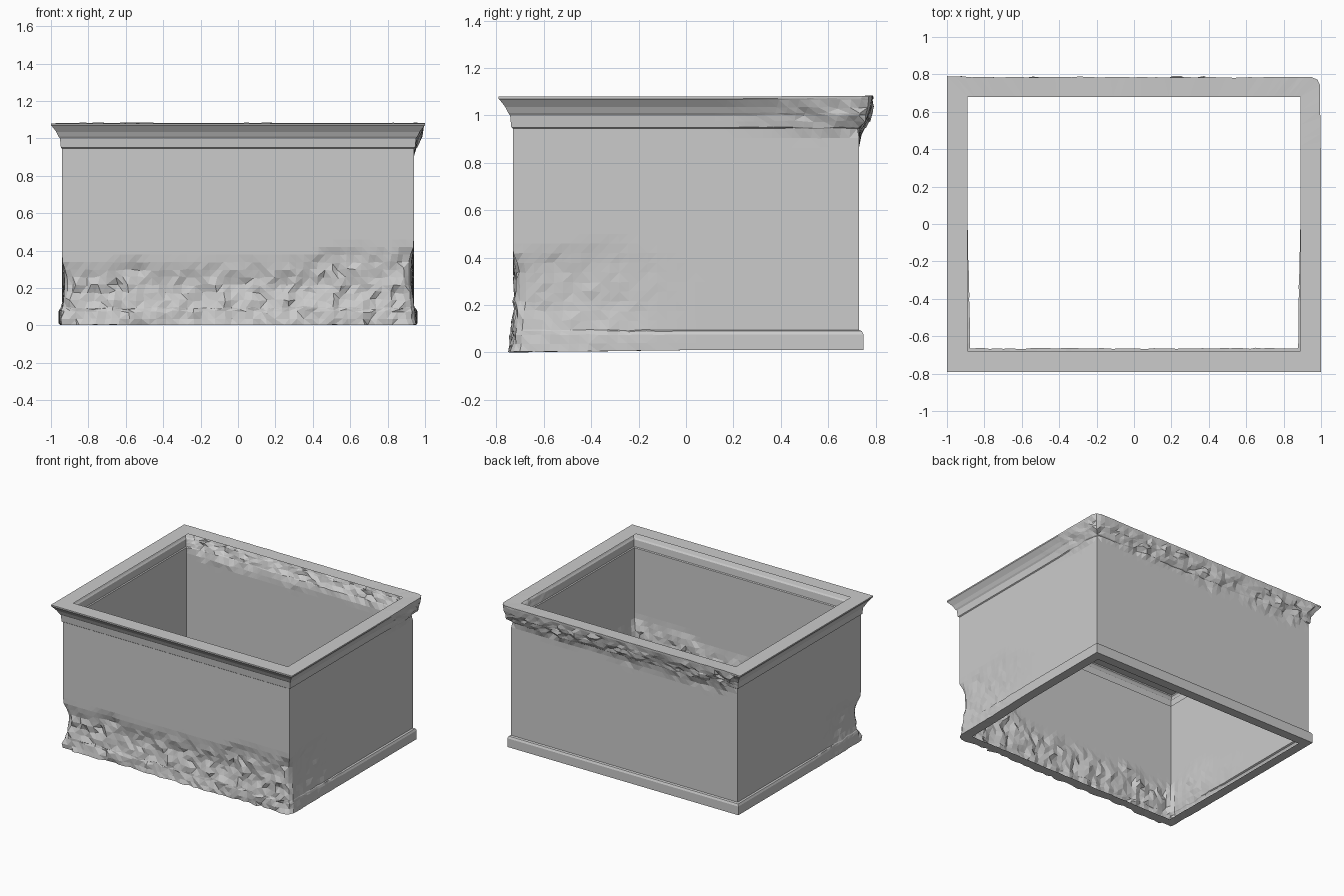
import bpy, bmesh, math
from mathutils import Vector, noise

if "Cube" in bpy.data.objects:
    bpy.data.objects.remove(bpy.data.objects["Cube"])

HX, HY = 0.94, 0.73      # half size of the plain wall
NX, NY = 48, 36          # segments along long and short sides


def smooth(a, b, v):
    t = max(0.0, min(1.0, (v - a) / (b - a)))
    return t * t * (3 - 2 * t)


def mix(a, b, t):
    return a + (b - a) * t


def perimeter():
    """Unit rectangle path (counter-clockwise) with outward normals."""
    pts = []
    corners = [(-1, -1), (1, -1), (1, 1), (-1, 1)]
    for i, a in enumerate(corners):
        b = corners[(i + 1) % 4]
        n = NX if i % 2 == 0 else NY
        for k in range(n):
            pts.append((mix(a[0], b[0], k / n), mix(a[1], b[1], k / n)))
    return pts


def refine(profile, step=0.042):
    """Subdivide the (offset, z) profile so damage has vertices to move."""
    out = [profile[0]]
    for a, b in zip(profile, profile[1:]):
        n = max(1, math.ceil(abs(b[1] - a[1]) / step))
        out += [(mix(a[0], b[0], k / n), mix(a[1], b[1], k / n)) for k in range(1, n + 1)]
    return out


def place(u, v, off, z):
    """Position on the shell, with worn front foot and broken rear cornice."""
    x0, y0 = u * HX, v * HY
    key = Vector((x0, y0, z))
    low = noise.noise(key * 3.0)
    jag = noise.noise_vector(key * 13.0 + Vector((3.1, 7.7, 1.3)))
    fine = noise.noise_vector(key * 29.0)
    rough = jag * 0.7 + fine * 0.5
    inner = off < -0.03

    # weights of the two damaged zones
    foot_h = 0.29 + 0.10 * low + 0.08 * max(0, u)
    front = smooth(foot_h + 0.07, foot_h - 0.06, z)
    edge = mix(0.0, 1.0, smooth(0.1, -0.62, y0))
    if v > -1:
        front *= edge * 0.8
    crown_h = 0.92 + 0.07 * low
    back = smooth(crown_h - 0.04, crown_h + 0.06, z)
    if v < 1:
        back *= smooth(0.1, 0.68, y0) * 0.8 if u > 0 else 0
    else:
        back *= smooth(-1.0, -0.9, u)

    jx = jy = jz = 0.0
    if front > 0:
        worn = mix(0.008, -0.016, smooth(0.03, 0.2, z))
        amp = 0.022 if v == -1 else 0.009
        worn += amp * (rough.x * 1.3)
        off = mix(off, (-0.065 + 0.006 * rough.x) if inner else worn, front)
        jz += front * (rough.z * 0.018 if z > 0.05 else -0.008 + 0.003 * rough.z)
        if abs(u) < 1 and v == -1:
            jx += front * rough.y * 0.018
        if u in (-1, 1) and v == -1 and not inner:
            off -= 0.012 * front
    if back > 0 and not inner:
        slope = mix(0.0, 0.055, smooth(0.86, 1.085, z))
        amp = 0.004 if z > 1.06 else 0.022
        off = mix(off, slope + amp * rough.x * 1.3, back)
        jz += back * (rough.z * 0.016 if z < 1.05 else 0.003 + 0.003 * rough.z)
        if abs(u) < 1:
            jx += back * rough.y * 0.018
        if u == 1 and v == 1:
            off -= 0.012
    # offset only along the face normal direction, proportionally on each axis
    ox = off * (u if abs(u) < 1 else math.copysign(1, u))
    oy = off * (v if abs(v) < 1 else math.copysign(1, v))
    # flush the damaged in-plane stretch so neighbouring faces meet cleanly
    return (x0 + ox + jx, y0 + oy + jy, max(0.0, min(1.086, z + jz)))


def loft(name, profile):
    bm = bmesh.new()
    path = perimeter()
    rows = [[bm.verts.new(place(u, v, o, z)) for u, v in path] for o, z in refine(profile)]
    n = len(path)
    for a, b in zip(rows, rows[1:]):
        for i in range(n):
            j = (i + 1) % n
            bm.faces.new((a[i], a[j], b[j], b[i]))
    # irregular triangles give the chipped look, flat areas are merged again
    bmesh.ops.triangulate(bm, faces=bm.faces[:], quad_method='SHORT_EDGE')
    bmesh.ops.dissolve_limit(bm, angle_limit=math.radians(0.3),
                             verts=bm.verts[:], edges=bm.edges[:])
    me = bpy.data.meshes.new(name)
    bm.to_mesh(me)
    bm.free()
    ob = bpy.data.objects.new(name, me)
    bpy.context.collection.objects.link(ob)
    return ob


# foot moulding with the narrow underside lip
loft("base_moulding", [(-0.05, 0.01), (0.019, 0.01), (0.019, 0.075), (0.012, 0.09), (0.0, 0.095)])
# plain thin wall
loft("box_wall", [(0.0, 0.095), (0.0, 0.945)])
# flared cornice ending in the flat top rim
loft("top_cornice", [(0.0, 0.945), (0.007, 0.95), (0.012, 1.0), (0.02, 1.01), (0.032, 1.035),
                     (0.055, 1.065), (0.06, 1.07), (0.06, 1.08), (-0.05, 1.08)])
